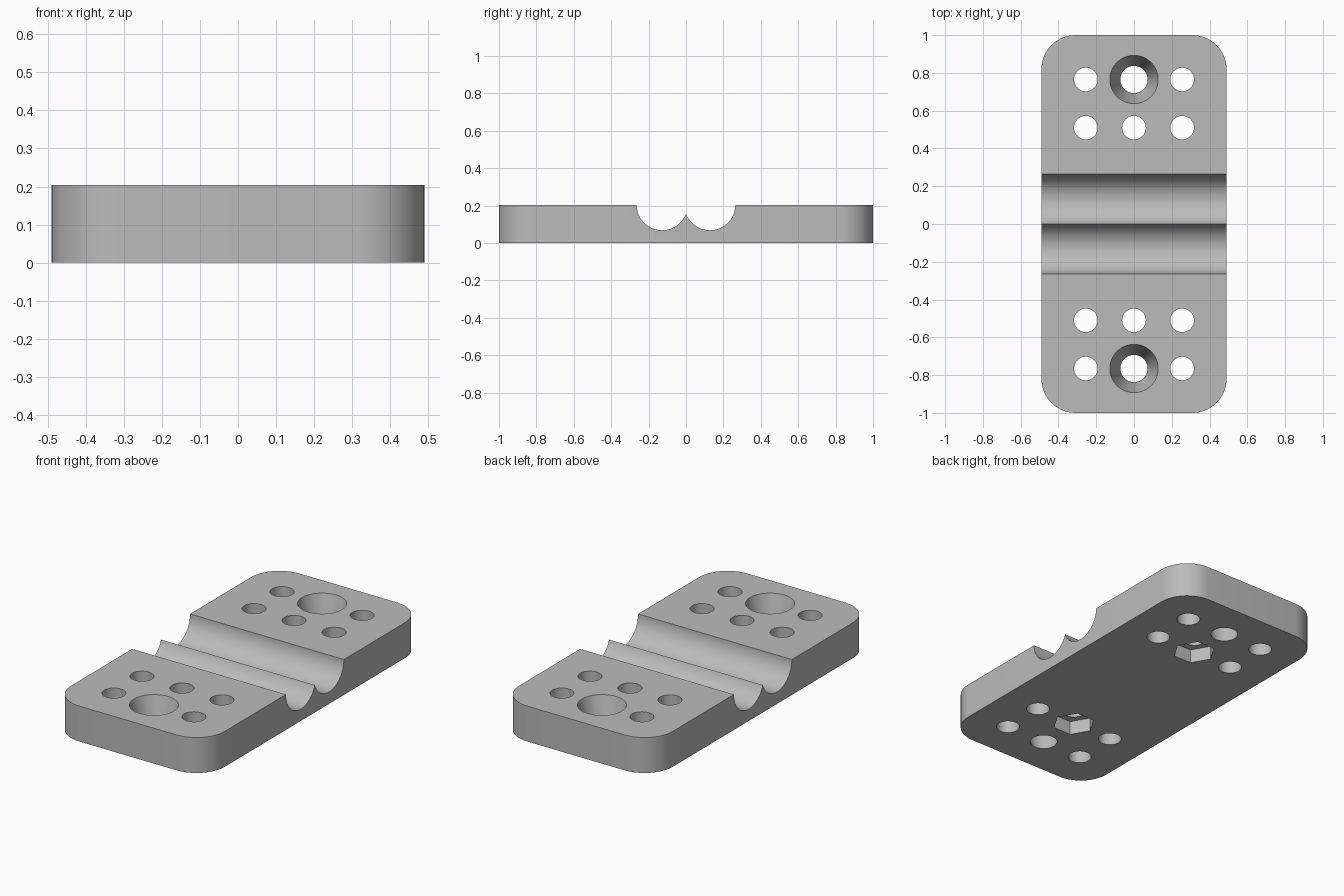
import bpy, bmesh, math
from mathutils import Matrix

default = bpy.data.objects.get("Cube")
if default:
    bpy.data.objects.remove(default, do_unlink=True)

HALF_X, THICK, CORNER = 0.49, 0.204, 0.18
PITCH = 0.255

grey = bpy.data.materials.new("plain grey")
grey.use_nodes = True
colour = (0.5, 0.5, 0.5, 1)
grey.diffuse_color = colour
grey.node_tree.nodes["Principled BSDF"].inputs["Base Color"].default_value = colour


def make_object(name, bm):
    bmesh.ops.recalc_face_normals(bm, faces=bm.faces)
    mesh = bpy.data.meshes.new(name)
    bm.to_mesh(mesh)
    bm.free()
    mesh.materials.append(grey)
    obj = bpy.data.objects.new(name, mesh)
    bpy.context.collection.objects.link(obj)
    return obj


def add_cone(bm, x, y, low, high, r_low, r_high, sides):
    bmesh.ops.create_cone(bm, cap_ends=True, segments=sides,
                          radius1=r_low, radius2=r_high, depth=high - low,
                          matrix=Matrix.Translation((x, y, (low + high) / 2)))


# Plate with rounded vertical corners
bm = bmesh.new()
bmesh.ops.create_cube(bm, size=1, matrix=Matrix.Translation((0, 0, THICK / 2))
                      @ Matrix.Diagonal((2 * HALF_X, 2, THICK, 1)))
uprights = [e for e in bm.edges if abs(e.verts[0].co.z - e.verts[1].co.z) > 0.1]
bmesh.ops.bevel(bm, geom=uprights, offset=CORNER, segments=14, profile=0.5,
                affect='EDGES')
plate = make_object("clamp_plate", bm)

cutters = []

# Twin half-round channels across the plate
for side in (-1, 1):
    bm = bmesh.new()
    bmesh.ops.create_cone(bm, cap_ends=True, segments=96, radius1=0.136,
                          radius2=0.136, depth=1.4,
                          matrix=Matrix.Translation((0, side * 0.1275, THICK))
                          @ Matrix.Rotation(math.pi / 2, 4, 'Y'))
    cutters.append(make_object("channel_cutter", bm))

# Small through holes and tapered screw holes
bm = bmesh.new()
for side in (-1, 1):
    for column in (-1, 0, 1):
        for row in (2, 3):
            x, y = column * PITCH, side * row * PITCH
            if column == 0 and row == 3:
                slope = (0.128 - 0.072) / THICK
                over = 0.02
                add_cone(bm, x, y, -over, THICK + over,
                         0.072 - slope * over, 0.128 + slope * over, 48)
            else:
                add_cone(bm, x, y, -0.1, THICK + 0.1, 0.0625, 0.0625, 40)
cutters.append(make_object("hole_cutter", bm))

# Hexagonal nut pockets underneath, with corners towards the sides
bm = bmesh.new()
for side in (-1, 1):
    add_cone(bm, 0, side * 2 * PITCH, -0.1, 0.08, 0.115, 0.115, 6)
bmesh.ops.rotate(bm, verts=[v for v in bm.verts if v.co.y > 0],
                 cent=(0, 2 * PITCH, 0), matrix=Matrix.Rotation(math.pi / 6, 3, 'Z'))
bmesh.ops.rotate(bm, verts=[v for v in bm.verts if v.co.y < 0],
                 cent=(0, -2 * PITCH, 0), matrix=Matrix.Rotation(math.pi / 6, 3, 'Z'))
cutters.append(make_object("nut_pocket_cutter", bm))

# Cut everything, then drop the cutters
for cutter in cutters:
    cutter.hide_render = True
    mod = plate.modifiers.new(cutter.name, 'BOOLEAN')
    mod.operation = 'DIFFERENCE'
    mod.solver = 'EXACT'
    mod.object = cutter
bpy.context.view_layer.update()
bpy.ops.object.select_all(action='DESELECT')
plate.select_set(True)
bpy.context.view_layer.objects.active = plate
for mod in list(plate.modifiers):
    bpy.ops.object.modifier_apply(modifier=mod.name)
for cutter in cutters:
    bpy.data.objects.remove(cutter, do_unlink=True)

# Smooth curved walls, sharp rims
bpy.ops.object.shade_smooth_by_angle(angle=math.radians(30))
